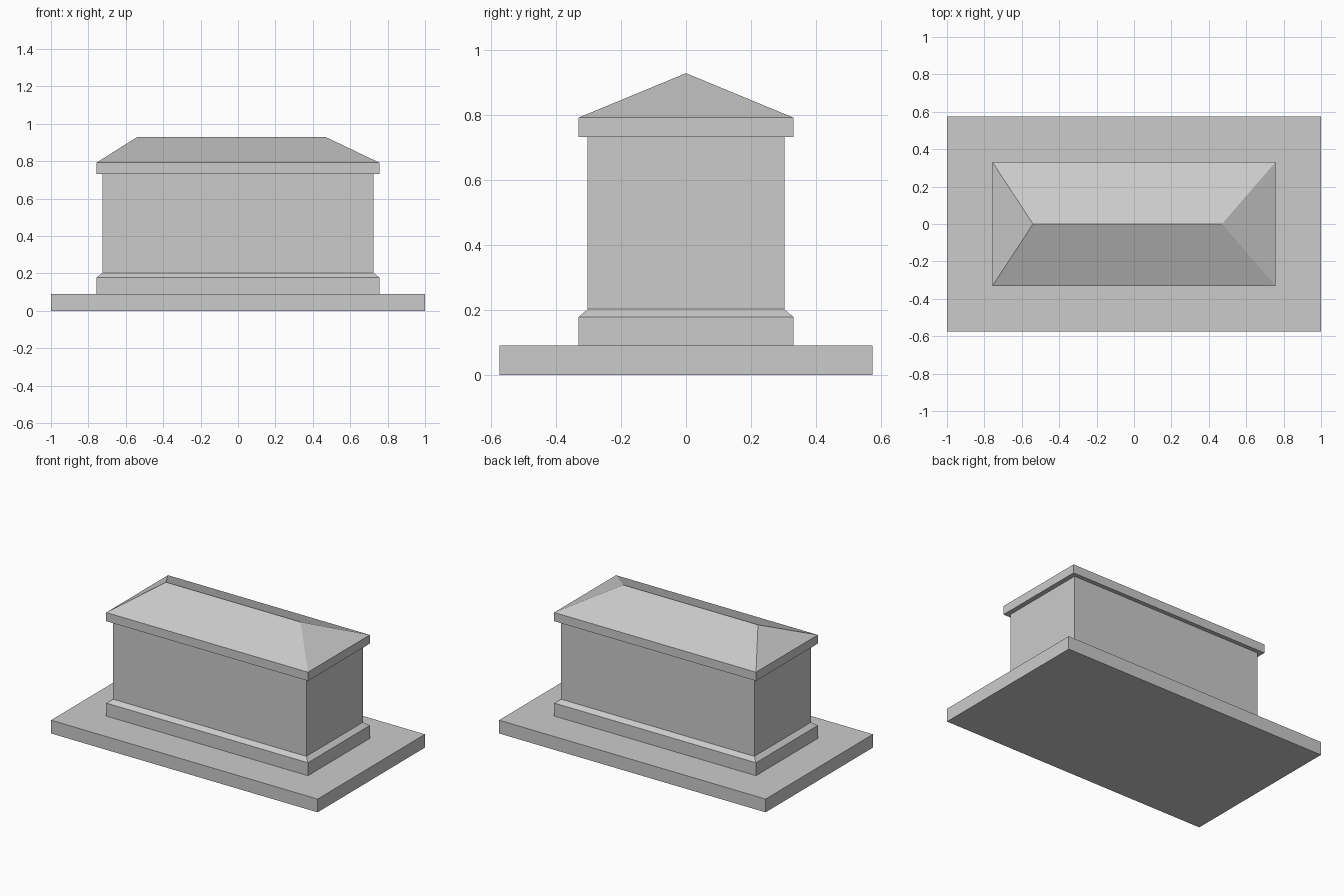
import bpy
import bmesh

cube = bpy.data.objects.get("Cube")
if cube:
    bpy.data.objects.remove(cube, do_unlink=True)

stone = bpy.data.materials.new("grey stone")
stone.use_nodes = True
colour = (0.6, 0.6, 0.6, 1)
stone.diffuse_color = colour
stone.node_tree.nodes["Principled BSDF"].inputs["Base Color"].default_value = colour


def stacked(name, levels, ridge=None):
    """Rectangular rings (half x, half y, z) joined upward, closed by a cap or a hip ridge."""
    bm = bmesh.new()
    rings = []
    for hx, hy, z in levels:
        corners = ((-hx, -hy), (hx, -hy), (hx, hy), (-hx, hy))
        rings.append([bm.verts.new((x, y, z)) for x, y in corners])
    bm.faces.new(rings[0][::-1])
    for low, high in zip(rings, rings[1:]):
        for i in range(4):
            j = (i + 1) % 4
            bm.faces.new((low[i], low[j], high[j], high[i]))
    a, b, c, d = rings[-1]
    if ridge:
        left, right, z = ridge
        p, q = bm.verts.new((left, 0, z)), bm.verts.new((right, 0, z))
        for face in ((a, b, q, p), (b, c, q), (c, d, p, q), (d, a, p)):
            bm.faces.new(face)
    else:
        bm.faces.new((a, b, c, d))
    bmesh.ops.recalc_face_normals(bm, faces=bm.faces)
    mesh = bpy.data.meshes.new(name)
    bm.to_mesh(mesh)
    bm.free()
    mesh.materials.append(stone)
    obj = bpy.data.objects.new(name, mesh)
    bpy.context.collection.objects.link(obj)
    return obj


# Wide ground slab
stacked("base_slab", [(1, 0.575, 0), (1, 0.575, 0.09)])
# Plinth with a bevelled top
stacked("plinth", [(0.757, 0.331, 0.09), (0.757, 0.331, 0.178), (0.725, 0.303, 0.202)])
# Plain chest
stacked("body", [(0.725, 0.303, 0.202), (0.725, 0.303, 0.733)])
# Overhanging lid with an off-centre hipped ridge
stacked("hipped_lid", [(0.757, 0.331, 0.733), (0.757, 0.331, 0.792)],
        ridge=(-0.54, 0.47, 0.929))
